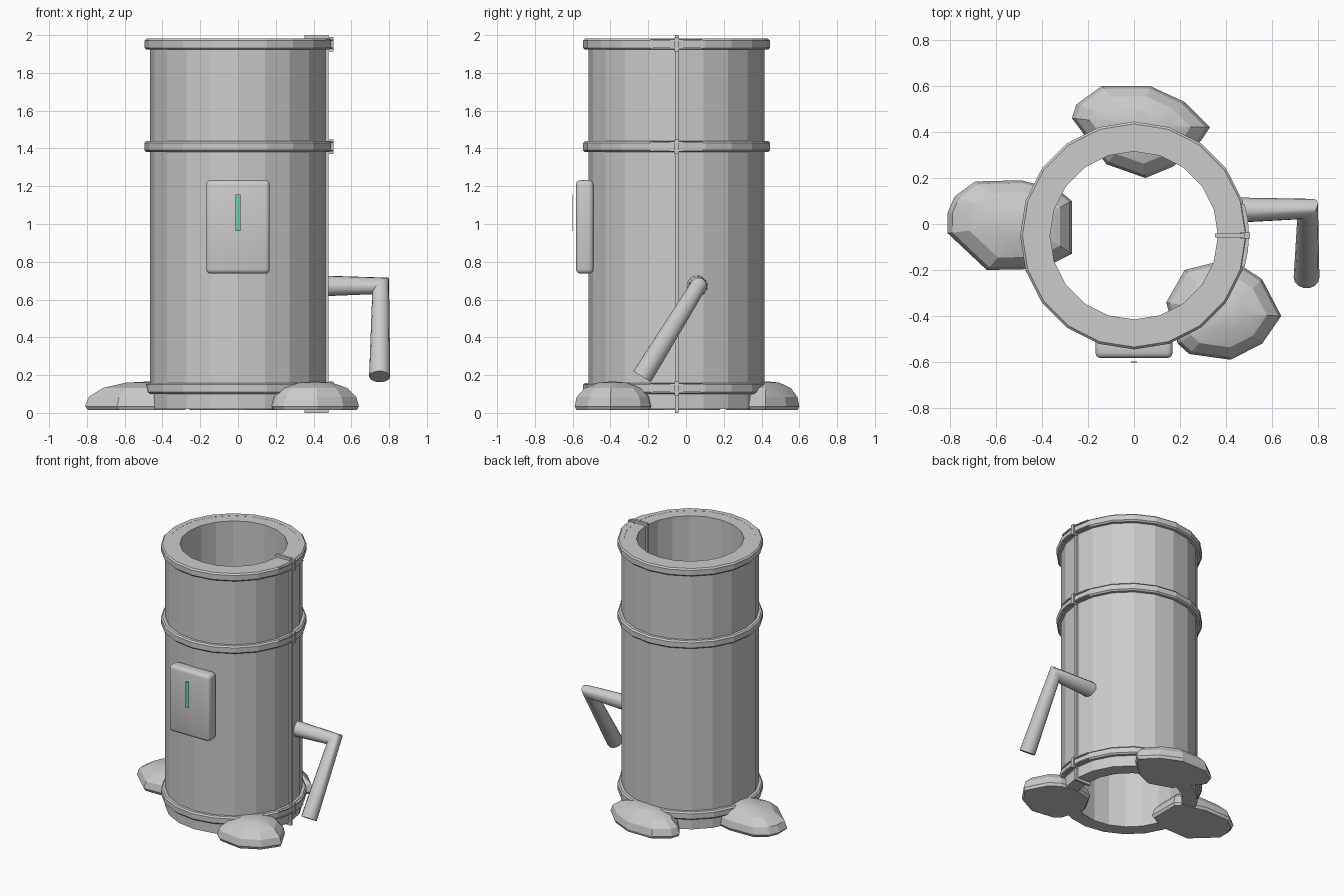
import bpy, bmesh, math
from mathutils import Vector, Matrix

if "Cube" in bpy.data.objects:
    bpy.data.objects.remove(bpy.data.objects["Cube"])

CY = -0.05      # y of the barrel axis
SIDES = 20


def material(name, rgb):
    m = bpy.data.materials.new(name)
    m.diffuse_color = (*rgb, 1)
    m.use_nodes = True
    m.node_tree.nodes["Principled BSDF"].inputs["Base Color"].default_value = m.diffuse_color
    return m


grey = material("metal grey", (0.6, 0.6, 0.6))
green = material("slot green", (0.16, 0.6, 0.45))


def finish(name, bm, mat=grey, smooth=None):
    bmesh.ops.recalc_face_normals(bm, faces=bm.faces)
    me = bpy.data.meshes.new(name)
    bm.to_mesh(me)
    bm.free()
    ob = bpy.data.objects.new(name, me)
    bpy.context.collection.objects.link(ob)
    me.materials.append(mat)
    if smooth:
        bpy.context.view_layer.objects.active = ob
        ob.select_set(True)
        bpy.ops.object.shade_smooth_by_angle(angle=math.radians(smooth))
        ob.select_set(False)
    return ob


def bridge(bm, a, b):
    for i in range(len(a)):
        j = (i + 1) % len(a)
        bm.faces.new((a[i], a[j], b[j], b[i]))


def lathe(name, profile):
    """Closed (radius, z) profile turned around the barrel axis."""
    bm = bmesh.new()
    rings = []
    for r, z in profile:
        angles = [2 * math.pi * i / SIDES for i in range(SIDES)]
        rings.append([bm.verts.new((r * math.cos(a), CY + r * math.sin(a), z)) for a in angles])
    for k in range(len(rings)):
        bridge(bm, rings[k], rings[(k + 1) % len(rings)])
    return finish(name, bm)


def box(name, lo, hi, mat=grey, bevel=0):
    bm = bmesh.new()
    lo, hi = Vector(lo), Vector(hi)
    bmesh.ops.create_cube(bm, size=1, matrix=Matrix.Translation((lo + hi) / 2)
                          @ Matrix.Diagonal((*(hi - lo), 1)))
    if bevel:
        bmesh.ops.bevel(bm, geom=bm.edges[:], offset=bevel, segments=3,
                        profile=0.5, affect='EDGES')
    return finish(name, bm, mat, 40 if bevel else None)


# hollow barrel
lathe("barrel_wall", [(0.465, 0.02), (0.465, 1.98), (0.365, 1.98), (0.365, 0.02)])

# raised hoops and the clasps beside the seam
for name, z in (("bottom", 0.13), ("middle", 1.41), ("top", 1.952)):
    h, c = 0.029, 0.01
    lathe(name + "_hoop", [(0.45, z - h), (0.485, z - h), (0.495, z - h + c),
                           (0.495, z + h - c), (0.485, z + h), (0.45, z + h)])
    box(name + "_clasp", (0.46, CY - 0.012, z - 0.04), (0.505, CY + 0.012, z + 0.037))
    for dz in (-0.022, 0.022):
        bm = bmesh.new()
        rings = []
        for i in range(-2, 3):
            a = i * 0.14
            rings.append([bm.verts.new((r * math.cos(a), CY + r * math.sin(a), z + dz + e))
                          for r, e in ((0.47, -.004), (0.5, -.004), (0.5, .004), (0.47, .004))])
        for p, q in zip(rings, rings[1:]):
            bridge(bm, p, q)
        bm.faces.new(rings[0])
        bm.faces.new(rings[-1])
        finish(name + "_clasp_band", bm)

# seam strip wrapped around the wall section
box("seam_outer", (0.455, CY - 0.009, 0.005), (0.48, CY + 0.009, 1.99))
box("seam_inner", (0.352, CY - 0.009, 0.005), (0.37, CY + 0.009, 1.99))
box("seam_top", (0.352, CY - 0.009, 1.97), (0.48, CY + 0.009, 2.0))
box("seam_bottom", (0.352, CY - 0.009, 0.0), (0.48, CY + 0.009, 0.025))

# front panel with coloured slot
box("front_panel", (-0.168, -0.583, 0.737), (0.168, -0.49, 1.232), bevel=0.024)
box("panel_slot", (-0.014, -0.602, 0.963), (0.014, -0.597, 1.155), green)


# bent arm: sections are cut at a mitre at the elbow
def arm(name, points, radii, n=14):
    pts = [Vector(p) for p in points]
    d1, d2 = (pts[1] - pts[0]).normalized(), (pts[2] - pts[1]).normalized()
    mitre = (d1 + d2).normalized()
    bm = bmesh.new()

    def ring(p, d, r):
        u = d.cross(d1.cross(d2)).normalized()
        v = d1.cross(d2).normalized()
        return [p + r * (math.cos(t) * u + math.sin(t) * v)
                for t in (2 * math.pi * i / n for i in range(n))]
    start, end = ring(pts[0], d1, radii[0]), ring(pts[2], d2, radii[2])
    mid = []
    for co in ring(pts[1], d1, radii[1]):
        mid.append(co + d1 * ((pts[1] - co).dot(mitre) / d1.dot(mitre)))
    loops = [[bm.verts.new(c) for c in l] for l in (start, mid, end)]
    bridge(bm, loops[0], loops[1])
    bridge(bm, loops[1], loops[2])
    bm.faces.new(loops[0])
    bm.faces.new(loops[2])
    return finish(name, bm, smooth=35)


arm("bent_arm", [(0.42, 0.06, 0.672), (0.755, 0.065, 0.672), (0.75, -0.232, 0.192)],
    [0.056, 0.044, 0.056])


# faceted stone-like feet, lofted from a ground outline
def foot(name, outline, peak):
    bm = bmesh.new()
    peak = Vector(peak)
    loops = []
    for s, z in ((0.95, 0.015), (1.0, 0.035), (0.94, 0.085), (0.73, 0.132), (0.38, 0.16)):
        loops.append([bm.verts.new((*(peak + s * (Vector(p) - peak)), z)) for p in outline])
    for a, b in zip(loops, loops[1:]):
        bridge(bm, a, b)
    bm.faces.new(loops[0])
    top = bm.verts.new((*peak, 0.167))
    for i, v in enumerate(loops[-1]):
        bm.faces.new((v, loops[-1][(i + 1) % len(outline)], top))
    return finish(name, bm, smooth=18)


foot("left_foot", [(-0.81, 0.05), (-0.78, 0.12), (-0.69, 0.185), (-0.49, 0.19), (-0.33, 0.15),
                   (-0.27, 0.10), (-0.27, -0.13), (-0.40, -0.195), (-0.64, -0.2), (-0.81, -0.04)],
     (-0.46, 0.0))
foot("back_foot", [(-0.27, 0.46), (-0.25, 0.52), (-0.14, 0.6), (0.07, 0.6), (0.22, 0.53),
                   (0.33, 0.42), (0.29, 0.36), (0.17, 0.25), (0.05, 0.2), (-0.12, 0.26)],
     (0.02, 0.43))
foot("front_right_foot", [(0.64, -0.40), (0.557, -0.24), (0.48, -0.19), (0.34, -0.17),
                          (0.22, -0.2), (0.14, -0.34), (0.19, -0.52), (0.24, -0.565),
                          (0.42, -0.59), (0.557, -0.52)],
     (0.41, -0.39))
